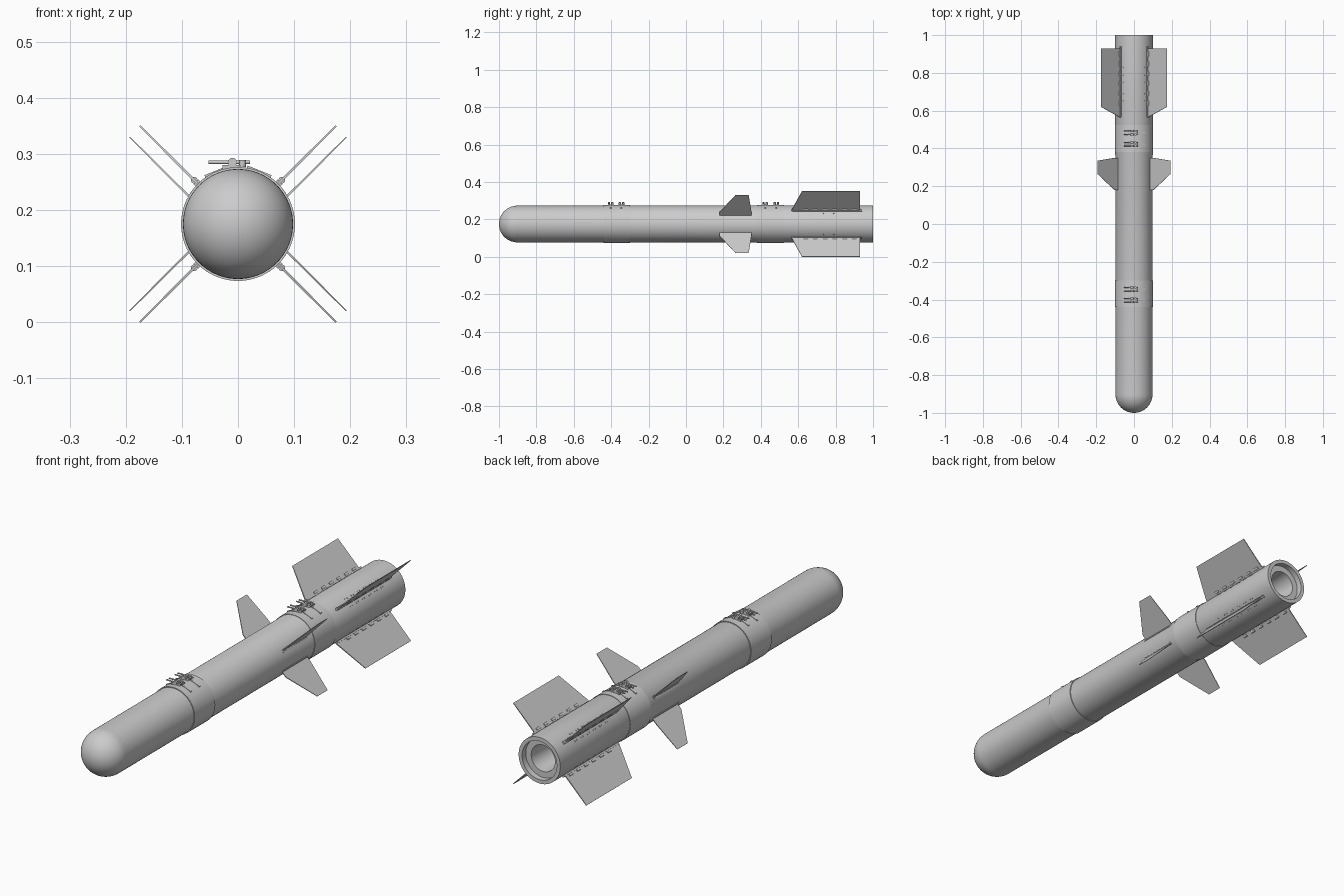
import bpy, bmesh, math
from mathutils import Matrix, Vector

if "Cube" in bpy.data.objects:
    bpy.data.objects.remove(bpy.data.objects["Cube"])

AXIS_Z = 0.175
R = 0.098

grey = bpy.data.materials.new("plain_grey")
grey.use_nodes = True
grey.diffuse_color = (0.6, 0.6, 0.6, 1)
grey.node_tree.nodes["Principled BSDF"].inputs["Base Color"].default_value = (0.6, 0.6, 0.6, 1)


def finish(bm, name):
    """Turn a bmesh built around the y axis into a shaded object."""
    bmesh.ops.recalc_face_normals(bm, faces=bm.faces)
    mesh = bpy.data.meshes.new(name)
    bm.to_mesh(mesh)
    bm.free()
    mesh.materials.append(grey)
    obj = bpy.data.objects.new(name, mesh)
    obj.location.z = AXIS_Z
    bpy.context.collection.objects.link(obj)
    bpy.ops.object.select_all(action='DESELECT')
    obj.select_set(True)
    bpy.context.view_layer.objects.active = obj
    bpy.ops.object.shade_smooth_by_angle(angle=math.radians(35))
    return obj


def lathe(name, profile, closed=False):
    """Spin (radius, y) points around the y axis."""
    bm = bmesh.new()
    verts = [bm.verts.new((r, y, 0)) for r, y in profile]
    pairs = list(zip(verts, verts[1:]))
    if closed:
        pairs.append((verts[-1], verts[0]))
    edges = [bm.edges.new(p) for p in pairs]
    bmesh.ops.spin(bm, geom=verts + edges, cent=(0, 0, 0), axis=(0, 1, 0),
                   angle=math.tau, steps=72, use_merge=True)
    bmesh.ops.remove_doubles(bm, verts=bm.verts, dist=1e-5)
    return finish(bm, name)


def frame(sx, sz, angle=45, offset=0):
    """Local axes: x outward, y along the body, z toward the horizontal plane."""
    a = math.radians(angle)
    out = Vector((sx * math.cos(a), 0, sz * math.sin(a)))
    side = Vector((sx * math.sin(a), 0, -sz * math.cos(a)))
    m = Matrix((out, (0, 1, 0), side)).transposed().to_4x4()
    return Matrix.Translation(side * offset) @ m


def add_box(bm, m, centre, size):
    bmesh.ops.create_cube(bm, size=1, matrix=m @ Matrix.Translation(centre)
                          @ Matrix.Diagonal((*size, 1)))


def add_rod(bm, m, centre, radius, depth, axis='Z', sides=12):
    turn = {'X': Matrix.Rotation(math.pi / 2, 4, 'Y'),
            'Y': Matrix.Rotation(math.pi / 2, 4, 'X'), 'Z': Matrix()}[axis]
    bmesh.ops.create_cone(bm, cap_ends=True, segments=sides, radius1=radius, radius2=radius,
                          depth=depth, matrix=m @ Matrix.Translation(centre) @ turn)


def fin(name, m, outline, root_t, tip_t):
    """Thin tapered plate from (outward, y) points."""
    bm = bmesh.new()
    tip = max(r for r, y in outline)
    root = min(r for r, y in outline)
    rings = []
    for s in (-1, 1):
        rings.append([bm.verts.new(m @ Vector((r, y, s / 2 * (
            root_t + (tip_t - root_t) * (r - root) / (tip - root))))) for r, y in outline])
        bm.faces.new(rings[-1])
    n = len(outline)
    for i in range(n):
        j = (i + 1) % n
        bm.faces.new((rings[0][i], rings[0][j], rings[1][j], rings[1][i]))
    finish(bm, name)


# Body: round nose, long tube, recessed tail with a nozzle bore
nose = [(R * math.sin(i * math.pi / 32), -0.902 - R * math.cos(i * math.pi / 32))
        for i in range(17)]
lathe("body", nose + [(R, 0.36), (0.0995, 0.365), (0.0995, 1), (0.083, 1), (0.083, 0.975),
                      (0.057, 0.975), (0.05, 0.85), (0, 0.83)])

# Clamp bands under the lugs
for name, y0, y1 in (("front_band", -0.44, -0.30), ("rear_band", 0.38, 0.525)):
    lathe(name, [(0.09, y0), (0.1015, y0), (0.1015, y1), (0.09, y1)], closed=True)

SIDES = [(sx, sz, ("left" if sx > 0 else "right") + ("_upper" if sz > 0 else "_lower"))
         for sx in (1, -1) for sz in (1, -1)]

for sx, sz, label in SIDES:
    # Mid fins, set off the diagonal
    fin(label + "_mid_fin", frame(sx, sz, offset=0.027),
        [(0.088, 0.18), (0.118, 0.18), (0.246, 0.265), (0.246, 0.335), (0.118, 0.35),
         (0.088, 0.35)], 0.004, 0.002)
    # Slim rail beside each mid fin
    bm = bmesh.new()
    add_box(bm, frame(sx, sz, 24), (0.098, 0.262, 0), (0.004, 0.165, 0.007))
    finish(bm, label + "_mid_rail")

    # Tail fins
    m = frame(sx, sz)
    fin(label + "_tail_fin", m, [(0.09, 0.565), (0.106, 0.565), (0.247, 0.62),
                                 (0.247, 0.93), (0.09, 0.93)], 0.005, 0.003)
    # Root bracket with hinge knuckles
    bm = bmesh.new()
    add_box(bm, m, (0.1, 0.755, 0), (0.012, 0.37, 0.012))
    for i in range(6):
        add_rod(bm, m, (0.11, 0.64 + i * 0.052, 0), 0.006, 0.024, 'Y')
    finish(bm, label + "_tail_bracket")
    # Bolt rows on both sides of the bracket
    bm = bmesh.new()
    for angle in (35, 55):
        for i in range(6):
            for dy in (0, 0.014):
                add_rod(bm, frame(sx, sz, angle), (0.0995, 0.65 + i * 0.042 + dy, 0),
                        0.0028, 0.004, 'X', 8)
    finish(bm, label + "_tail_bolts")

# Suspension lugs along the top
for group, ys in (("front", (-0.403, -0.345)), ("rear", (0.423, 0.483))):
    for i, y in enumerate(ys):
        bm = bmesh.new()
        m = Matrix.Translation((0, y, 0))
        add_box(bm, m, (-0.01, 0, 0.101), (0.036, 0.026, 0.009))
        for dy in (-0.009, 0.009):
            add_rod(bm, m, (-0.016, dy, 0.11), 0.003, 0.074, 'X')
            add_rod(bm, m, (-0.01, dy, 0.11), 0.008, 0.01, 'Y')
            add_rod(bm, m, (0.008, dy, 0.108), 0.006, 0.012, 'Z')
        # Sloping saddle straps hugging the tube
        for s in (-1, 1):
            strap = m @ Matrix.Rotation(s * math.radians(22), 4, 'Y')
            add_box(bm, strap, (0, 0, 0.1), (0.046, 0.008, 0.006))
        finish(bm, f"{group}_lug_{i + 1}")
